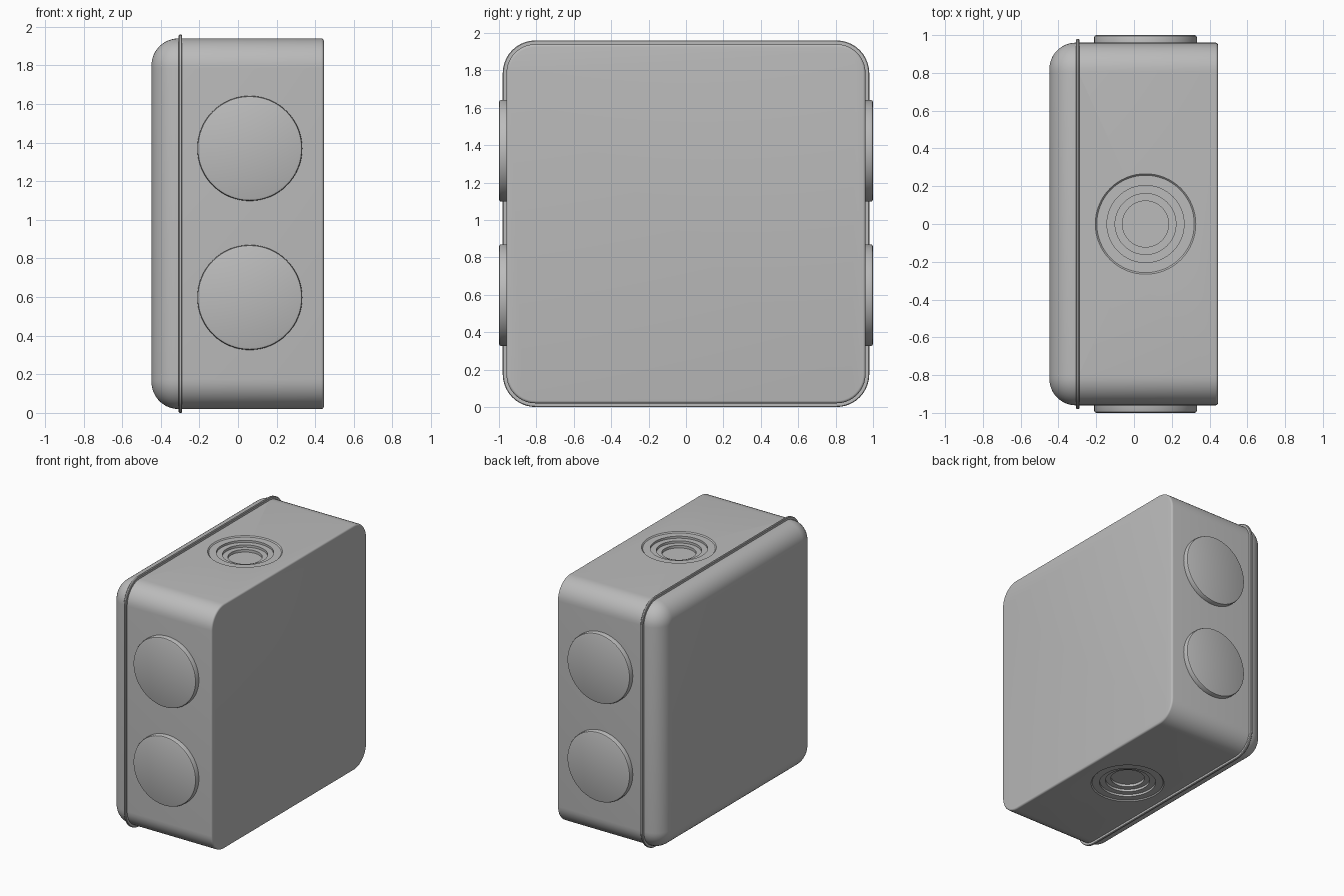
import bpy, bmesh, math
from mathutils import Matrix, Vector

cube = bpy.data.objects.get("Cube")
if cube:
    bpy.data.objects.remove(cube, do_unlink=True)

grey = bpy.data.materials.new("grey plastic")
grey.use_nodes = True
COLOUR = (0.5, 0.5, 0.5, 1)
grey.diffuse_color = COLOUR
grey.node_tree.nodes["Principled BSDF"].inputs["Base Color"].default_value = COLOUR

HALF, CORNER, MID_Z = 0.96, 0.155, 0.98
PORT_X = 0.061


def loft(name, rings, matrix):
    """Skin a stack of equal-length rings, cap both ends, shade smooth."""
    bm = bmesh.new()
    loops = [[bm.verts.new(matrix @ Vector(p)) for p in ring] for ring in rings]
    n = len(loops[0])
    for a, b in zip(loops, loops[1:]):
        for i in range(n):
            j = (i + 1) % n
            bm.faces.new((a[i], a[j], b[j], b[i]))
    bm.faces.new(loops[0])
    bm.faces.new(loops[-1])
    bmesh.ops.recalc_face_normals(bm, faces=bm.faces)
    mesh = bpy.data.meshes.new(name)
    bm.to_mesh(mesh)
    bm.free()
    mesh.materials.append(grey)
    obj = bpy.data.objects.new(name, mesh)
    bpy.context.collection.objects.link(obj)
    smooth(obj)
    return obj


def smooth(obj):
    bpy.ops.object.select_all(action='DESELECT')
    obj.select_set(True)
    bpy.context.view_layer.objects.active = obj
    bpy.ops.object.shade_smooth_by_angle(angle=math.radians(30))


def rounded_square(x, inset, steps=10):
    """Rounded square across x; a negative inset makes it larger."""
    r = max(CORNER - inset, 0.004)
    c = HALF - inset - r
    ring = []
    for k, (sy, sz) in enumerate(((1, 1), (-1, 1), (-1, -1), (1, -1))):
        for s in range(steps + 1):
            a = math.pi / 2 * (k + s / steps)
            ring.append((x, sy * c + r * math.cos(a), sz * c + r * math.sin(a)))
    return ring


def box_part(name, profile):
    return loft(name, [rounded_square(x, i) for x, i in profile],
                Matrix.Translation((0, 0, MID_Z)))


def turned(name, profile, matrix, n=64):
    """Round part from (radius, height) pairs."""
    rings = [[(r * math.cos(2 * math.pi * i / n), r * math.sin(2 * math.pi * i / n), h)
              for i in range(n)] for r, h in profile]
    return loft(name, rings, matrix)


def fillet(x, radius, steps):
    """Quarter-round from the end face at x inwards, as (x, inset)."""
    angles = [math.pi / 2 * s / steps for s in range(steps + 1)]
    d = 1 if x < 0 else -1
    return [(x + d * radius * (1 - math.cos(a)), radius * (1 - math.sin(a))) for a in angles]


# Body, lid with a broad rounded edge, and the thin flange between them
body = box_part("body", fillet(0.445, 0.014, 4) + [(-0.295, 0)])
box_part("lid", fillet(-0.448, 0.14, 12) + [(-0.298, 0)])
box_part("flange", [(-0.307, -0.016), (-0.303, -0.02), (-0.293, -0.02), (-0.289, -0.016)])

# Stepped round recesses in the top and bottom
top_z = HALF
steps = [(0.122, -0.062), (0.122, -0.042), (0.161, -0.042), (0.161, -0.024),
         (0.204, -0.024), (0.204, -0.008), (0.258, -0.008), (0.266, 0), (0.266, 0.05)]
for side in (0, 1):
    place = (Matrix.Translation((PORT_X, 0, MID_Z))
             @ Matrix.Rotation(math.pi * side, 4, 'X')
             @ Matrix.Translation((0, 0, top_z)))
    cutter = turned("recess_cutter", steps, place)
    cutter.hide_render = True
    mod = body.modifiers.new("recess", 'BOOLEAN')
    mod.operation = 'DIFFERENCE'
    mod.solver = 'EXACT'
    mod.object = cutter
    bpy.context.view_layer.objects.active = body
    bpy.ops.object.modifier_apply(modifier=mod.name)
    bpy.data.objects.remove(cutter, do_unlink=True)
smooth(body)

# Two raised discs on each of the front and back walls
disc = [(0.272, 0.94), (0.272, 0.988), (0.2685, 0.9965), (0.26, 1.0)]
for wall, turn in (("front", 1), ("back", -1)):
    for level, z in (("lower", 0.598), ("upper", 1.37)):
        turned(f"{wall}_{level}_disc", disc,
               Matrix.Translation((PORT_X, 0, z)) @ Matrix.Rotation(turn * math.pi / 2, 4, 'X'))
